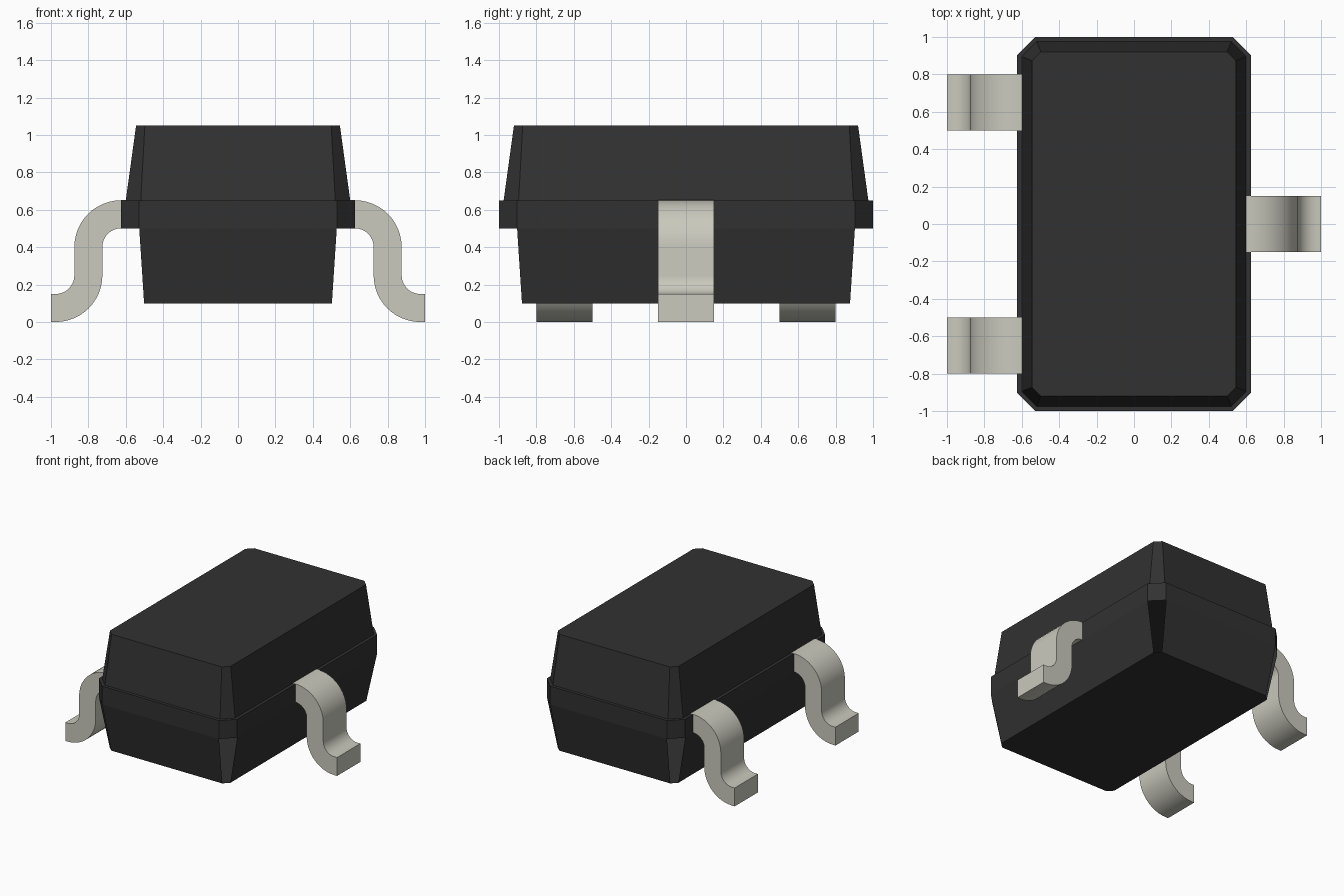
import bpy
import bmesh
import math

cube = bpy.data.objects.get("Cube")
if cube:
    bpy.data.objects.remove(cube)


def make_material(name, rgb):
    mat = bpy.data.materials.new(name)
    mat.use_nodes = True
    mat.diffuse_color = (*rgb, 1)
    mat.node_tree.nodes["Principled BSDF"].inputs["Base Color"].default_value = (*rgb, 1)
    return mat


black = make_material("black plastic", (0.031, 0.031, 0.031))
metal = make_material("tinned metal", (0.59, 0.585, 0.51))


def finish(name, bm, mat):
    bmesh.ops.recalc_face_normals(bm, faces=bm.faces)
    mesh = bpy.data.meshes.new(name)
    bm.to_mesh(mesh)
    bm.free()
    mesh.materials.append(mat)
    obj = bpy.data.objects.new(name, mesh)
    bpy.context.collection.objects.link(obj)
    return obj


def octagon(bm, hx, hy, cut, z):
    """Ring of a rectangle with cut corners."""
    quarter = [(hx, hy - cut), (hx - cut, hy)]
    ring = []
    for sx, sy in ((1, 1), (-1, 1), (-1, -1), (1, -1)):
        for x, y in quarter[::sx * sy]:
            ring.append(bm.verts.new((x * sx, y * sy, z)))
    return ring


# Moulded body: tapered base with open corners, straight band, ledge, tapered lid
bm = bmesh.new()
levels = [
    (0.545, 0.92, 0.043, 0.10),
    (0.625, 1.00, 0.097, 0.50),
    (0.625, 1.00, 0.097, 0.65),
    (0.60, 0.975, 0.08, 0.65),
    (0.545, 0.92, 0.047, 1.05),
]
rings = [octagon(bm, *level) for level in levels]
for level, (low, high) in enumerate(zip(rings, rings[1:])):
    for i in range(8):
        corner = i % 2 == 0
        if level == 0 and corner:
            continue
        j = (i + 1) % 8
        bm.faces.new((low[i], low[j], high[j], high[i]))
bm.faces.new(rings[0][::-1])
bm.faces.new(rings[-1])
finish("body", bm, black)


def arc(cx, cz, radius, start, end, steps=12):
    angles = [math.radians(start + (end - start) * k / steps) for k in range(steps + 1)]
    return [(cx + radius * math.cos(a), cz + radius * math.sin(a)) for a in angles]


def make_lead(name, side, y):
    """S-bent strip with a shoulder bend and a foot bend."""
    upper = [(0.6, 0.651)] + arc(0.625, 0.401, 0.25, 90, 0) + arc(0.975, 0.25, 0.1, 180, 270) + [(1, 0.15)]
    lower = [(0.6, 0.501)] + arc(0.625, 0.401, 0.1, 90, 0) + arc(0.975, 0.25, 0.25, 180, 270) + [(1, 0)]
    bm = bmesh.new()
    outline = [bm.verts.new((side * x, y - 0.15, z)) for x, z in upper + lower[::-1]]
    face = bm.faces.new(outline)
    result = bmesh.ops.extrude_face_region(bm, geom=[face])
    moved = [v for v in result["geom"] if isinstance(v, bmesh.types.BMVert)]
    bmesh.ops.translate(bm, verts=moved, vec=(0, 0.3, 0))
    obj = finish(name, bm, metal)
    bpy.ops.object.select_all(action="DESELECT")
    obj.select_set(True)
    bpy.context.view_layer.objects.active = obj
    bpy.ops.object.shade_smooth_by_angle(angle=math.radians(30))


# Three bent leads
make_lead("left_lead", 1, 0)
make_lead("right_front_lead", -1, -0.65)
make_lead("right_back_lead", -1, 0.65)
